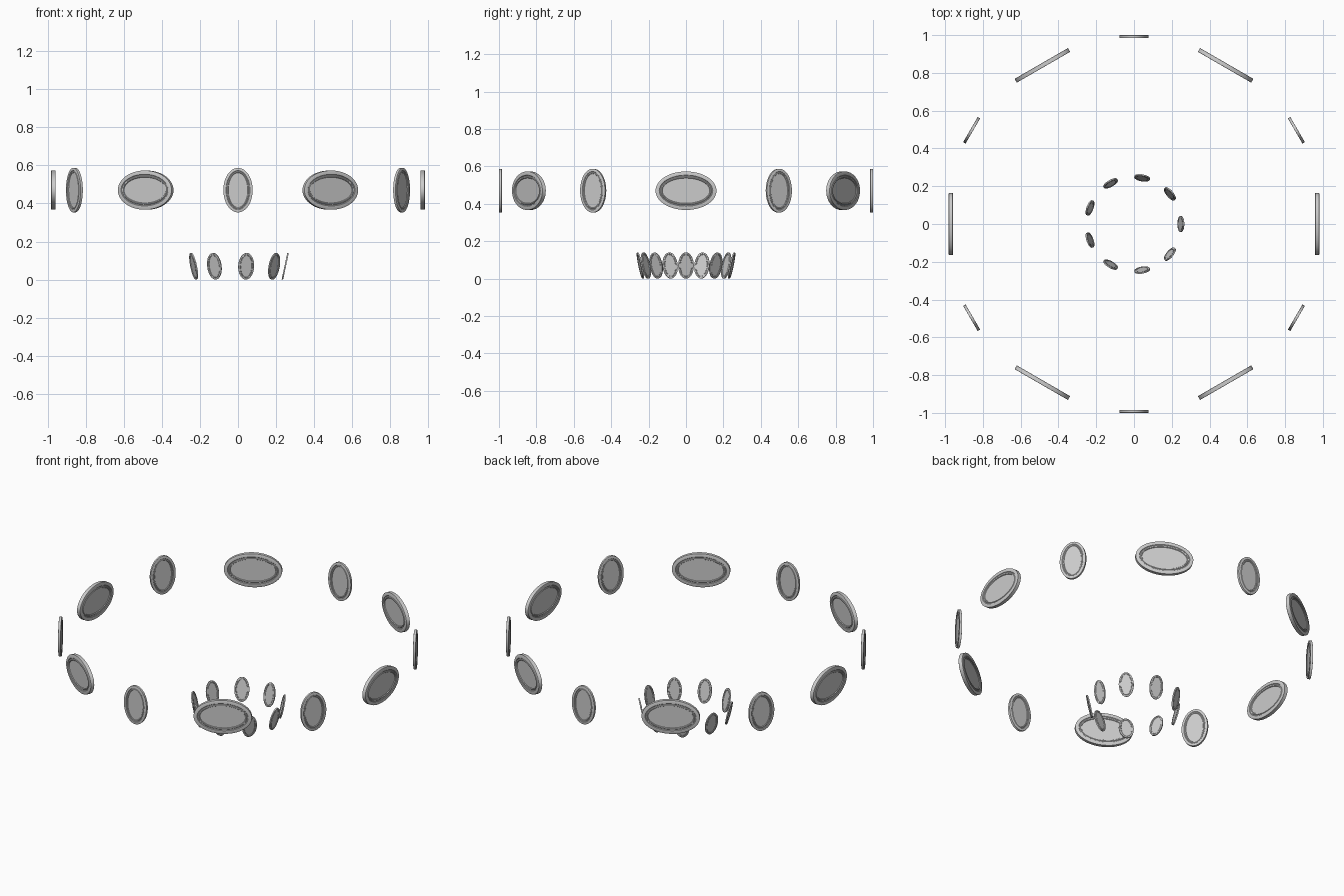
import bpy, bmesh
from math import cos, sin, pi, radians
from mathutils import Matrix

if "Cube" in bpy.data.objects:
    bpy.data.objects.remove(bpy.data.objects["Cube"])

SEG = 48

def oval_mesh(name, a, b, t, rim):
    """Two-sided oval plaque in the YZ plane: flat edge, raised rim with bead, recessed panel."""
    h = t / 2
    side = [(0, h * 0.9), (rim * 0.06, h), (rim * 0.55, h), (rim * 0.62, h * 0.75),
            (rim * 0.72, h * 0.75), (rim * 0.79, h), (rim * 0.93, h), (rim, h * 0.65)]
    profile = [(i, -x) for i, x in reversed(side)] + side
    bm = bmesh.new()
    rings = []
    for i, x in profile:
        rings.append([bm.verts.new((x, (a - i) * cos(2 * pi * k / SEG), (b - i) * sin(2 * pi * k / SEG)))
                      for k in range(SEG)])
    for r, s in zip(rings, rings[1:]):
        for k in range(SEG):
            n = (k + 1) % SEG
            bm.faces.new((r[k], r[n], s[n], s[k]))
    bm.faces.new(rings[0])
    bm.faces.new(rings[-1])
    bmesh.ops.recalc_face_normals(bm, faces=bm.faces)
    me = bpy.data.meshes.new(name)
    bm.to_mesh(me)
    bm.free()
    return me

def ring(name, mesh, count, radius, z, start=0, tilt=0):
    """Place copies around the z axis, facing outward, with optional outward lean."""
    for k in range(count):
        ob = bpy.data.objects.new(f"{name}_{k + 1}", mesh)
        bpy.context.collection.objects.link(ob)
        ob.matrix_world = (Matrix.Rotation(radians(start) + 2 * pi * k / count, 4, 'Z')
                           @ Matrix.Translation((radius, 0, z))
                           @ Matrix.Rotation(radians(tilt), 4, 'Y'))
        obs.append(ob)

obs = []
wide = oval_mesh("wide_plaque", 0.163, 0.103, 0.023, 0.036)
tall = oval_mesh("tall_plaque", 0.077, 0.117, 0.015, 0.026)
small = oval_mesh("small_plaque", 0.042, 0.071, 0.008, 0.013)

# outer circle: wide and tall plaques alternate
ring("wide_plaque", wide, 6, 0.97, 0.47)
ring("tall_plaque", tall, 6, 0.9925, 0.47, start=30)
# inner circle: small leaning plaques
ring("small_plaque", small, 9, 0.248, 0.07, tilt=12)

# smooth shading with sharp edges, once per shared mesh
for me in (wide, tall, small):
    bpy.ops.object.select_all(action='DESELECT')
    ob = next(o for o in obs if o.data == me)
    ob.select_set(True)
    bpy.context.view_layer.objects.active = ob
    bpy.ops.object.shade_smooth_by_angle(angle=radians(30))
